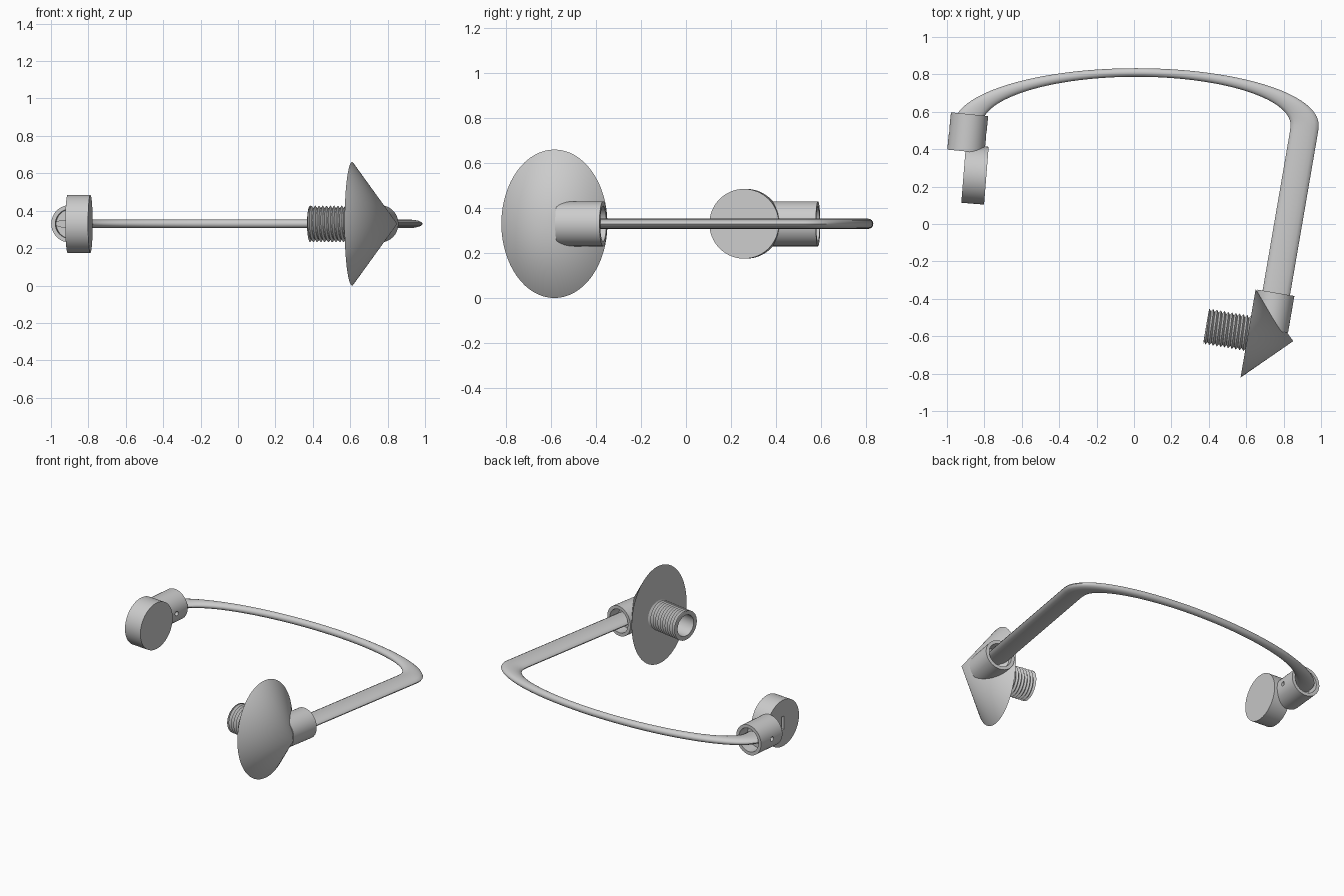
import bpy, math
from mathutils import Vector, Matrix

if "Cube" in bpy.data.objects:
    bpy.data.objects.remove(bpy.data.objects["Cube"])

Z0 = 0.33  # height of the plane everything sits on
UP = Vector((0, 0, 1))


def frame(origin, direction):
    d = Vector((direction[0], direction[1], 0)).normalized()
    a = UP.cross(d)
    m = Matrix((a, UP, d)).transposed().to_4x4()
    m.translation = Vector((origin[0], origin[1], Z0))
    return m


def make(name, verts, faces, m):
    me = bpy.data.meshes.new(name)
    me.from_pydata([m @ Vector(v) for v in verts], [], faces)
    me.validate()
    ob = bpy.data.objects.new(name, me)
    bpy.context.collection.objects.link(ob)
    return ob


def smooth(ob, deg=35):
    bpy.ops.object.select_all(action='DESELECT')
    ob.select_set(True)
    bpy.context.view_layer.objects.active = ob
    bpy.ops.object.shade_smooth_by_angle(angle=math.radians(deg))


def lathe(name, profile, origin, direction, n=64, squash=1.0):
    """Revolve (radius, height) points; radius 0 becomes a pole."""
    verts, rings, faces = [], [], []
    for r, h in profile:
        if r == 0:
            rings.append([len(verts)] * n)
            verts.append((0, 0, h))
        else:
            rings.append(list(range(len(verts), len(verts) + n)))
            for i in range(n):
                t = math.tau * i / n
                verts.append((r * squash * math.cos(t), r * math.sin(t), h))
    for lo, hi in zip(rings, rings[1:]):
        for i in range(n):
            j = (i + 1) % n
            faces.append(list(dict.fromkeys((lo[i], lo[j], hi[j], hi[i]))))
    return make(name, verts, faces, frame(origin, direction))


def cut(ob, cutter):
    mod = ob.modifiers.new("cut", 'BOOLEAN')
    mod.operation = 'DIFFERENCE'
    mod.solver = 'EXACT'
    mod.object = cutter
    bpy.context.view_layer.objects.active = ob
    bpy.ops.object.modifier_apply(modifier=mod.name)
    bpy.data.objects.remove(cutter)


# Rod: a round tube path stretched sideways, so its section is a wide ellipse
S = 3.3
pts = [(-0.905, 0.42)]
for i in range(65):
    t = math.pi * (1 - i / 64)
    pts.append((0.012 + 0.90 * math.cos(t), 0.53 + 0.28 * math.sin(t)))
pts += [(0.91, 0.50), (0.745, -0.46)]
cu = bpy.data.curves.new("rod", 'CURVE')
cu.dimensions = '3D'
cu.bevel_depth = 0.0228
cu.bevel_resolution = 6
cu.use_fill_caps = True
sp = cu.splines.new('POLY')
sp.points.add(len(pts) - 1)
for p, (x, y) in zip(sp.points, pts):
    p.co = (x / S, y, 0, 1)
tmp = bpy.data.objects.new("rod_path", cu)
bpy.context.collection.objects.link(tmp)
bpy.context.view_layer.update()
me = bpy.data.meshes.new_from_object(tmp.evaluated_get(bpy.context.evaluated_depsgraph_get()))
bpy.data.objects.remove(tmp)
me.transform(Matrix.Translation((0, 0, Z0)) @ Matrix.Diagonal((S, 1, 1, 1)))
rod = bpy.data.objects.new("rod", me)
bpy.context.collection.objects.link(rod)
smooth(rod, 50)

# Sockets holding both rod ends: sleeves with a wall across the middle
SOCKET = [(0, 0.05), (0.078, 0.05), (0.078, 0), (0.1, 0), (0.1, 0.2),
          (0.078, 0.2), (0.078, 0.12), (0, 0.12)]
left_socket = lathe("left_socket", SOCKET, (-0.899, 0.388), (0.1, 1))
right_socket = lathe("right_socket", SOCKET, (0.725, -0.565), (0.17, 0.985))
# Pin hole through the left socket
pin = lathe("pin_cutter", [(0, 0), (0.015, 0), (0.015, 0.4), (0, 0.4)],
            (-1.09, 0.505), (1, -0.1), 24)
cut(left_socket, pin)
smooth(left_socket)
smooth(right_socket)

# Round end disc with a screwdriver slot on its outer face
disc = lathe("end_disc", [(0, 0), (0.155, 0), (0.155, 0.122), (0, 0.122)],
             (-0.911, 0.268), (1, -0.08))
bpy.ops.mesh.primitive_cube_add(size=1)
slot = bpy.context.object
slot.matrix_world = frame((-0.911, 0.268), (1, -0.08)) @ Matrix.Diagonal((0.022, 0.09, 0.05, 1))
bpy.context.view_layer.update()
cut(disc, slot)
smooth(disc)

# Oval cone shade
cone = lathe("cone", [(0, 0), (0.33, 0), (0, 0.245)], (0.61, -0.585), (0.985, -0.168), 64, 0.725)
smooth(cone)

# Threaded hollow stud: a helical ridge, clamped at both ends
L, PITCH, N, TURNS = 0.228, 0.0205, 48, 13
verts, faces = [], []
for k in range(N * TURNS + 1):
    t = math.tau * k / N
    for r, off in ((0.082, 0), (0.097, PITCH / 2), (0.082, PITCH)):
        h = min(max(PITCH * (k / N - 1) + off, 0), L)
        verts.append((r * math.cos(t), r * math.sin(t), h))
for k in range(N * TURNS):
    a, b = 3 * k, 3 * k + 3
    faces += [(a, b, b + 1, a + 1), (a + 1, b + 1, b + 2, a + 2)]
thread = make("stud_thread", verts, faces, frame((0.61, -0.585), (-0.985, 0.168)))
smooth(thread, 30)
core = lathe("stud_core", [(0.083, 0), (0.083, L), (0.07, L), (0.07, 0.1), (0, 0.1)],
             (0.61, -0.585), (-0.985, 0.168), 48)
smooth(core)
